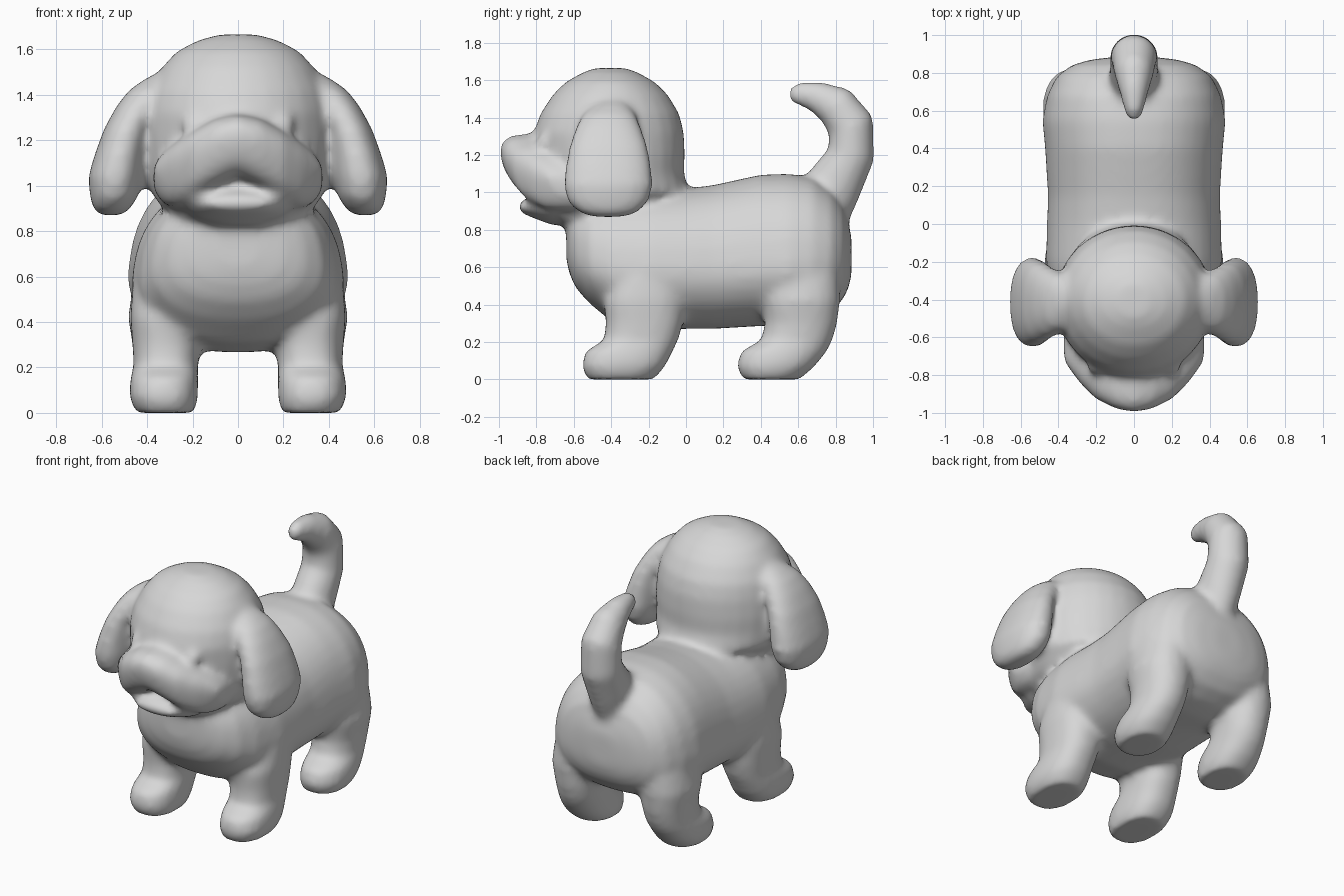
import bpy
import bmesh
import math
from mathutils import Vector

grey = bpy.data.materials.new("plain grey")
grey.diffuse_color = (0.68, 0.68, 0.68, 1)


def loft(bm, sections, power=2.0, sides=20):
    """Skin closed rings; each section is (centre, half axis u, half axis v)."""
    rings = []
    for c, u, v in sections:
        c, u, v = Vector(c), Vector(u), Vector(v)
        ring = []
        for i in range(sides):
            a = 2 * math.pi * (i + 0.5) / sides
            ca, sa = math.cos(a), math.sin(a)
            p = (c + u * math.copysign(abs(ca) ** (2 / power), ca)
                 + v * math.copysign(abs(sa) ** (2 / power), sa))
            ring.append(bm.verts.new(p))
        rings.append(ring)
    for a, b in zip(rings, rings[1:]):
        for i in range(sides):
            j = (i + 1) % sides
            bm.faces.new((a[i], a[j], b[j], b[i]))
    bm.faces.new(rings[0][::-1])
    bm.faces.new(rings[-1])
    return [v for r in rings for v in r]


def upright(rows, s=1):
    """Rows of z, x0, x1, y0, y1 stacked upward; s mirrors in x."""
    return [((s * (x0 + x1) / 2, (y0 + y1) / 2, z),
             ((x1 - x0) / 2, 0, 0), (0, (y1 - y0) / 2, 0))
            for z, x0, x1, y0, y1 in rows]


def finish(name, bm):
    """Merge overlapping volumes into one skin and soften the joints."""
    bmesh.ops.recalc_face_normals(bm, faces=bm.faces[:])
    me = bpy.data.meshes.new(name)
    bm.to_mesh(me)
    bm.free()
    me.materials.append(grey)
    ob = bpy.data.objects.new(name, me)
    bpy.context.collection.objects.link(ob)
    bpy.context.view_layer.objects.active = ob
    m = ob.modifiers.new("skin", 'REMESH')
    m.mode = 'VOXEL'
    m.voxel_size = 0.02
    m.use_smooth_shade = True
    m = ob.modifiers.new("soften", 'SMOOTH')
    m.factor = 0.5
    m.iterations = 14
    for n in ("skin", "soften"):
        bpy.ops.object.modifier_apply(modifier=n)
    for p in ob.data.polygons:
        p.use_smooth = True


body = bmesh.new()

# torso: y, bottom, top, half width
torso = [(-0.64, 0.64, 0.86, 0.10), (-0.625, 0.57, 0.90, 0.22),
         (-0.59, 0.49, 0.93, 0.31), (-0.52, 0.41, 0.97, 0.39),
         (-0.40, 0.31, 1.0, 0.44), (-0.2, 0.265, 1.02, 0.475),
         (0, 0.27, 1.02, 0.47), (0.15, 0.27, 1.04, 0.465),
         (0.4, 0.285, 1.095, 0.485), (0.55, 0.285, 1.10, 0.50),
         (0.68, 0.31, 1.08, 0.475), (0.78, 0.36, 1.01, 0.425),
         (0.84, 0.43, 0.93, 0.345), (0.87, 0.49, 0.83, 0.24),
         (0.885, 0.56, 0.76, 0.10)]
verts = loft(body, [((0, y, (b + t) / 2), (w, 0, 0), (0, 0, (t - b) / 2))
                    for y, b, t, w in torso], 2.4, 36)
for v in verts:  # narrower towards the back line
    v.co.x *= 1 - 0.32 * max(0, v.co.z - 0.55)

# legs with paws: z, x0, x1, y0, y1
front_leg = [(0, 0.19, 0.45, -0.53, -0.17), (0.07, 0.175, 0.48, -0.56, -0.11),
             (0.15, 0.175, 0.475, -0.54, -0.07), (0.21, 0.175, 0.46, -0.44, -0.04),
             (0.3, 0.165, 0.465, -0.43, -0.015), (0.42, 0.15, 0.475, -0.44, 0.0),
             (0.55, 0.18, 0.465, -0.38, -0.03), (0.7, 0.22, 0.36, -0.31, -0.1)]
hind_leg = [(0, 0.19, 0.45, 0.30, 0.61), (0.07, 0.175, 0.48, 0.27, 0.69),
            (0.15, 0.175, 0.475, 0.29, 0.755), (0.21, 0.175, 0.46, 0.40, 0.785),
            (0.3, 0.165, 0.465, 0.42, 0.81), (0.42, 0.15, 0.485, 0.40, 0.825),
            (0.55, 0.16, 0.465, 0.40, 0.82), (0.7, 0.20, 0.38, 0.46, 0.74)]
for s in (-1, 1):
    loft(body, upright(front_leg, s), 2.4)
    loft(body, upright(hind_leg, s), 2.2)

# curled tail: y, z, angle of travel, half depth, half width
tail = [(0.71, 0.86, 65, 0.155, 0.11), (0.785, 1.03, 62, 0.155, 0.13),
        (0.882, 1.2, 75, 0.128, 0.128), (0.882, 1.36, 112, 0.128, 0.122),
        (0.80, 1.465, 140, 0.115, 0.105), (0.69, 1.515, 160, 0.083, 0.075),
        (0.60, 1.53, 175, 0.063, 0.052), (0.55, 1.52, 185, 0.038, 0.032)]
loft(body, [((0, y, z), (w, 0, 0),
             (0, -d * math.sin(math.radians(a)), d * math.cos(math.radians(a))))
            for y, z, a, d, w in tail])

# skull: z, y0, y1, half width
skull = [(0.825, -0.73, -0.42, 0.13), (0.86, -0.75, -0.3, 0.26),
         (0.92, -0.76, -0.1, 0.35), (1.0, -0.77, 0.02, 0.40),
         (1.1, -0.79, -0.01, 0.415), (1.2, -0.805, -0.005, 0.42),
         (1.32, -0.815, -0.01, 0.412), (1.42, -0.78, -0.035, 0.39),
         (1.52, -0.715, -0.095, 0.335), (1.59, -0.645, -0.165, 0.272),
         (1.64, -0.555, -0.255, 0.175), (1.665, -0.49, -0.32, 0.08)]
loft(body, upright([(z, -w, w, a, b) for z, a, b, w in skull]), 2.0, 28)

# drooping muzzle across the face: x, y0, y1, bottom, top (top leans forward)
half = [(0, -0.99, -0.6, 1.035, 1.315), (0.1, -0.97, -0.6, 0.99, 1.295),
        (0.2, -0.92, -0.58, 0.93, 1.24), (0.28, -0.84, -0.55, 0.90, 1.185),
        (0.33, -0.775, -0.53, 0.92, 1.145), (0.372, -0.71, -0.58, 0.98, 1.09)]
muzzle = [(-r[0],) + r[1:] for r in half[:0:-1]] + half
loft(body, [((x, (a + b) / 2, (c + d) / 2), (0, (b - a) / 2, 0),
             (0, -0.035, (d - c) / 2)) for x, a, b, c, d in muzzle], 2.8, 24)

# lower jaw rising into the mouth: y, bottom, top, half width
jaw = [(-0.895, 0.90, 0.945, 0.09), (-0.87, 0.885, 0.96, 0.15),
       (-0.81, 0.86, 0.99, 0.20), (-0.73, 0.83, 1.04, 0.25),
       (-0.6, 0.83, 1.06, 0.27)]
loft(body, [((0, y, (b + t) / 2), (w, 0, 0), (0, 0, (t - b) / 2))
            for y, b, t, w in jaw])

# floppy ears: z, x0, x1, y0, y1
ear = [(0.868, 0.52, 0.60, -0.49, -0.34), (0.89, 0.48, 0.635, -0.57, -0.26),
       (0.95, 0.44, 0.652, -0.635, -0.20), (1.04, 0.42, 0.66, -0.655, -0.175),
       (1.14, 0.41, 0.63, -0.645, -0.185), (1.25, 0.39, 0.59, -0.625, -0.205),
       (1.35, 0.34, 0.535, -0.59, -0.24), (1.42, 0.30, 0.48, -0.55, -0.27),
       (1.47, 0.27, 0.41, -0.49, -0.31), (1.50, 0.25, 0.35, -0.44, -0.35)]
for s in (-1, 1):
    loft(body, upright(ear, s), 2.3)
    # small eyes just above the muzzle
    eye = bmesh.ops.create_uvsphere(body, u_segments=16, v_segments=10, radius=0.05)
    bmesh.ops.translate(body, verts=eye["verts"], vec=(s * 0.2, -0.752, 1.265))

finish("puppy_body", body)
